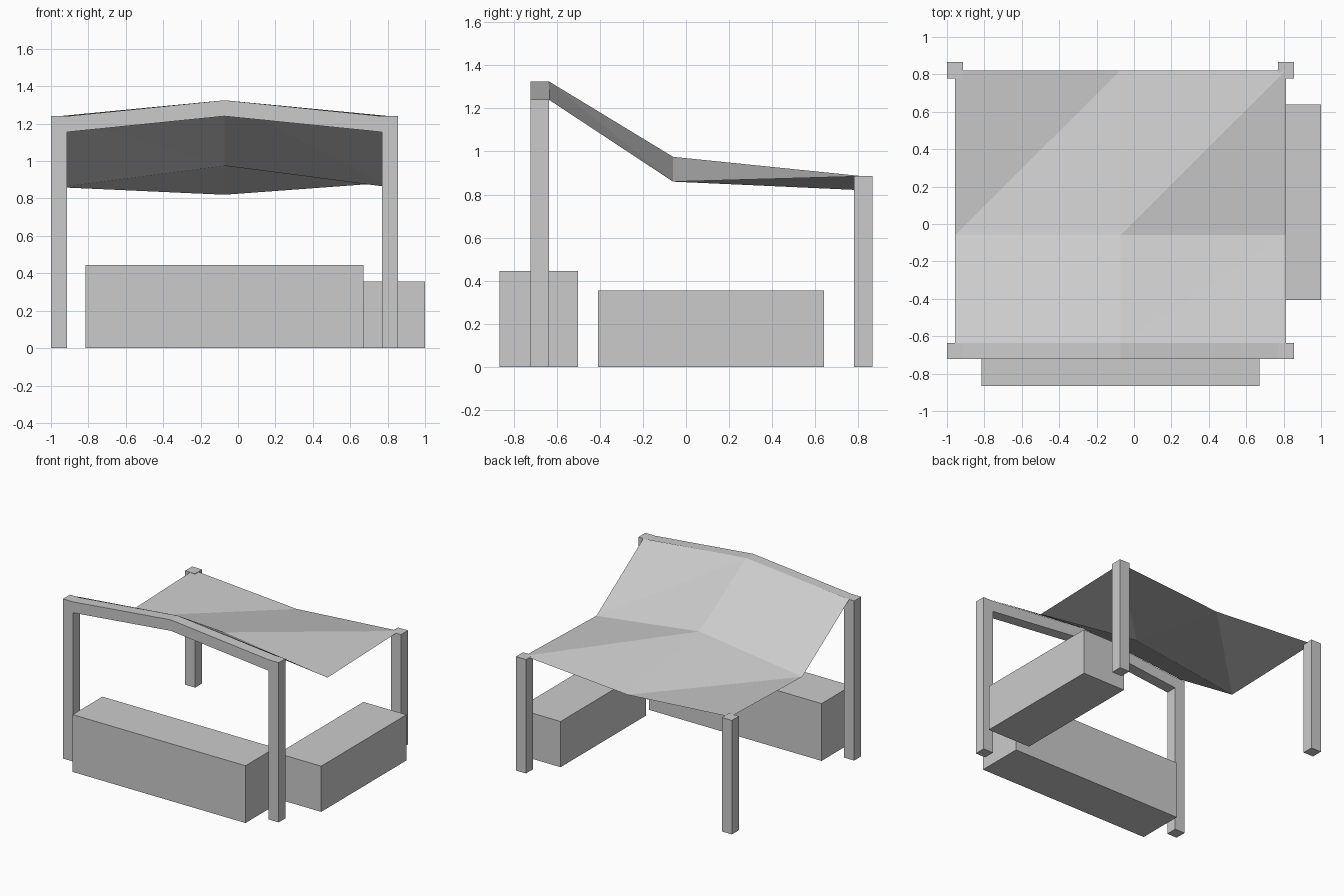
import bpy

if "Cube" in bpy.data.objects:
    bpy.data.objects.remove(bpy.data.objects["Cube"])

CX = -0.0725          # centre line of the canopy frame
HALF, POST = 0.9275, 0.086
INNER = HALF - POST


def make(name, verts, faces):
    mesh = bpy.data.meshes.new(name)
    mesh.from_pydata(verts, [], faces)
    mesh.update()
    obj = bpy.data.objects.new(name, mesh)
    bpy.context.collection.objects.link(obj)
    return obj


def box(name, x, y, z):
    verts = [(a, b, c) for c in z for b in y for a in x]
    faces = [(0, 2, 3, 1), (4, 5, 7, 6), (0, 1, 5, 4),
             (1, 3, 7, 5), (3, 2, 6, 7), (2, 0, 4, 6)]
    return make(name, verts, faces)


def prism(name, profile, y0, y1):
    # profile is (x, z), counter-clockwise seen from the front
    n = len(profile)
    verts = [(x, y, z) for y in (y0, y1) for x, z in profile]
    faces = [tuple(range(n)), tuple(range(2 * n - 1, n - 1, -1))]
    faces += [(i, i + n, (i + 1) % n + n, (i + 1) % n) for i in range(n)]
    return make(name, verts, faces)


# front frame: two tall posts joined by a peaked beam
right = [(INNER, 0), (HALF, 0), (HALF, 1.24), (INNER, 1.24)]
half_profile = [(0, 1.24), (INNER, 1.155)] + right + [(0, 1.325)]
profile = half_profile + [(-x, z) for x, z in reversed(half_profile[1:-1])]
prism("front_frame", [(CX + x, z) for x, z in profile], -0.722, -0.636)

# back posts
for side, s in (("left", -1), ("right", 1)):
    xs = sorted((CX + s * INNER, CX + s * HALF))
    box("back_post_" + side, xs, (0.779, 0.865), (0, 0.885))

# canopy sheet: three rows of edge, middle, edge heights
rows = [(-0.636, 1.24, 1.325), (-0.06, 0.86, 0.975), (0.822, 0.885, 0.82)]
w = HALF - POST / 2
verts = [p for y, edge, mid in rows
         for p in ((CX - w, y, edge), (CX, y, mid), (CX + w, y, edge))]
faces = []
for r in range(2):
    for c in range(2):
        a = r * 3 + c
        faces += [(a, a + 1, a + 4), (a, a + 4, a + 3)]
make("canopy", verts, faces)

# block benches
box("front_bench", (-0.815, 0.67), (-0.865, -0.5), (0, 0.445))
box("side_bench", (0.63, 1.0), (-0.407, 0.64), (0, 0.355))
